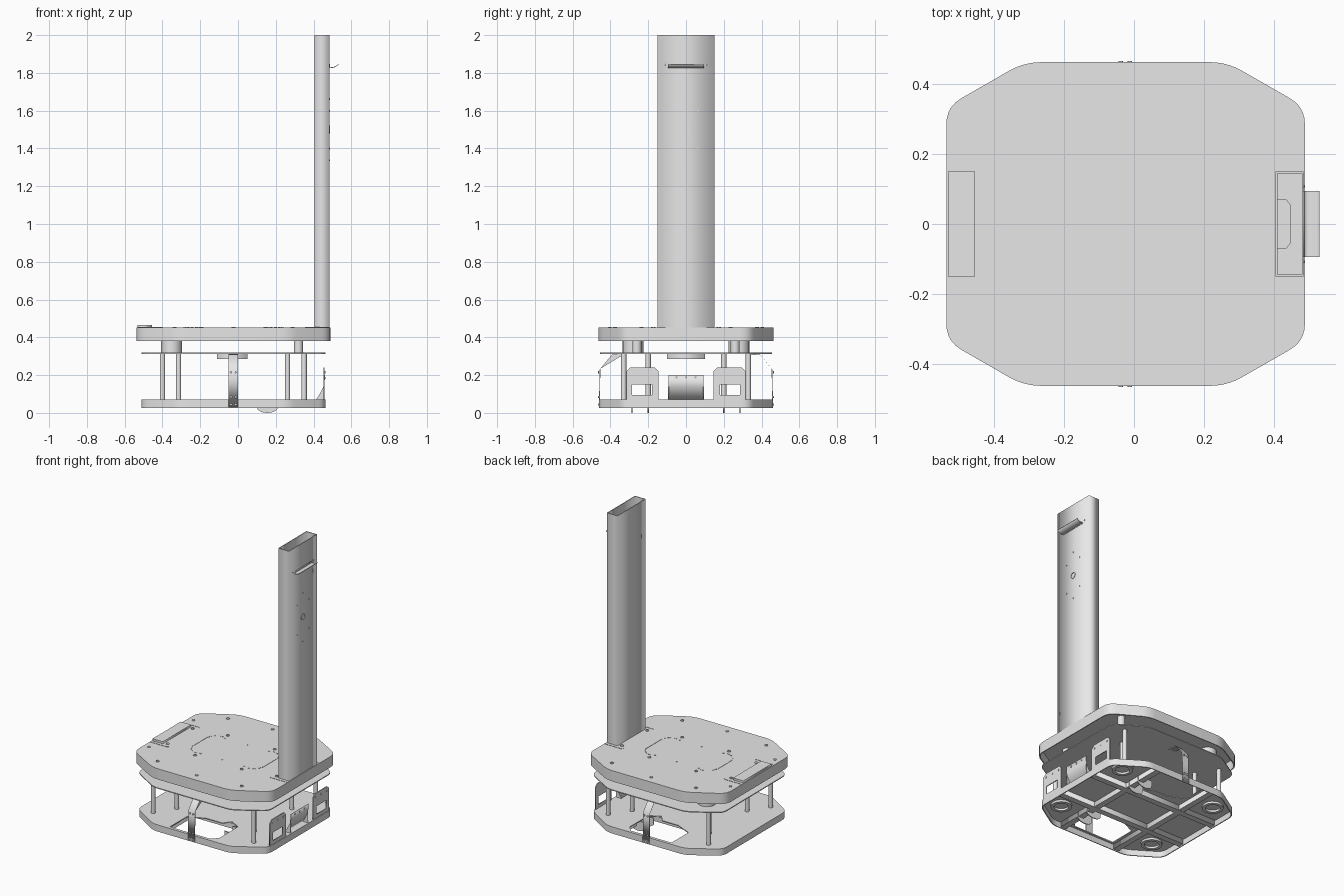
import bpy, bmesh, math
from mathutils import Matrix, Vector

cube = bpy.data.objects.get("Cube")
if cube:
    bpy.data.objects.remove(cube, do_unlink=True)

grey = bpy.data.materials.new("light_grey_metal")
grey.use_nodes = True
grey.diffuse_color = (0.8, 0.8, 0.8, 1)
grey.node_tree.nodes["Principled BSDF"].inputs["Base Color"].default_value = (0.8, 0.8, 0.8, 1)

# Axis maps: drawing plane -> world, extrusion along the remaining axis
FLAT = Matrix.Identity(4)
YZ = Matrix(((0, 0, 1, 0), (1, 0, 0, 0), (0, 1, 0, 0), (0, 0, 0, 1)))
XZ = Matrix(((1, 0, 0, 0), (0, 0, -1, 0), (0, 1, 0, 0), (0, 0, 0, 1)))
MID = -0.024


def add(name, mesh):
    ob = bpy.data.objects.new(name, mesh)
    bpy.context.collection.objects.link(ob)
    mesh.materials.clear()
    mesh.materials.append(grey)
    return ob


def panel(name, loops, low, high, plane=FLAT):
    """Flat sheet from an outer loop and hole loops, extruded low..high."""
    cu = bpy.data.curves.new(name, 'CURVE')
    cu.dimensions = '2D'
    cu.fill_mode = 'BOTH'
    cu.extrude = (high - low) / 2
    for loop in loops:
        sp = cu.splines.new('POLY')
        sp.points.add(len(loop) - 1)
        for p, co in zip(sp.points, loop):
            p.co = (co[0], co[1], 0, 1)
        sp.use_cyclic_u = True
    tmp = bpy.data.objects.new("tmp", cu)
    bpy.context.collection.objects.link(tmp)
    dg = bpy.context.evaluated_depsgraph_get()
    mesh = bpy.data.meshes.new_from_object(tmp.evaluated_get(dg))
    bpy.data.objects.remove(tmp, do_unlink=True)
    mesh.transform(plane @ Matrix.Translation((0, 0, (low + high) / 2)))
    return add(name, mesh)


def rect(x0, x1, y0, y1):
    return [(x0, y0), (x1, y0), (x1, y1), (x0, y1)]


def circle(x, y, r, n=24):
    return [(x + r * math.cos(i * math.tau / n), y + r * math.sin(i * math.tau / n)) for i in range(n)]


def box(name, x0, x1, y0, y1, z0, z1):
    return panel(name, [rect(x0, x1, y0, y1)], z0, z1)


def rod(name, x, y, r, z0, z1, n=16):
    ob = panel(name, [circle(x, y, r, n)], z0, z1)
    bm = bmesh.new()
    bm.from_mesh(ob.data)
    for f in bm.faces:
        f.smooth = abs(f.normal.z) < 0.5
    for e in bm.edges:
        e.smooth = e.calc_face_angle(2) < 0.7
    bm.to_mesh(ob.data)
    bm.free()


def rounded(points, r, steps=5):
    out = []
    for i, p in enumerate(points):
        p, a, b = Vector(p), Vector(points[i - 1]), Vector(points[(i + 1) % len(points)])
        s, e = p + (a - p).normalized() * r, p + (b - p).normalized() * r
        for k in range(steps + 1):
            t = k / steps
            out.append(tuple(s * (1 - t) ** 2 + p * 2 * t * (1 - t) + e * t * t))
    return out


def octagon(hx, hy, cx, cy, r):
    quarter = [(hx, cy), (cx, hy)]
    pts = quarter + [(-x, y) for x, y in quarter[::-1]]
    pts += [(-x, -y) for x, y in pts]
    return rounded([(x + MID, y) for x, y in pts], r)


def sheet(name, path, offset, low, high, plane):
    """Bent strip: a path thickened by a constant offset."""
    back = [(a + offset[0], b + offset[1]) for a, b in reversed(path)]
    return panel(name, [path + back], low, high, plane)


def pan(name, outline, holes, z0, z1):
    """Downward open tray: top plate and surrounding flange."""
    inner = [((x - MID) * 0.988 + MID, y * 0.988) for x, y in outline]
    panel(name + "_plate", [outline] + holes, z1 - 0.006, z1)
    panel(name + "_flange", [outline, inner], z0, z1 - 0.006)


# Base tray with service openings, middle shelf and top deck
opening = [(-0.2, -0.44), (0.1, -0.44), (0.14, -0.4), (0.14, -0.2), (0.07, -0.16),
           (0.03, -0.21), (-0.09, -0.21), (-0.2, -0.26)]
base = octagon(0.487, 0.46, 0.29, 0.335, 0.04)
pan("base_tray", base, [opening, [(x, -y) for x, y in opening]], 0.027, 0.072)
panel("middle_shelf", [octagon(0.487, 0.455, 0.29, 0.335, 0.04)], 0.313, 0.319)
pan("top_deck", octagon(0.513, 0.463, 0.29, 0.335, 0.05), [], 0.38, 0.452)

# Frame beams under the base
for s in (-1, 1):
    box("long_beam", -0.5, 0.45, s * 0.15 - 0.02, s * 0.15 + 0.02, 0.03, 0.065)
    x = MID + s * 0.21
    box("cross_beam", x - 0.02, x + 0.02, -0.45, 0.45, 0.031, 0.064)

for s in (-1, 1):
    # Posts between the base and shelf, spacers between shelf and deck
    for x, y in ((-0.4, 0.33), (-0.315, 0.2), (0.262, 0.2), (0.35, 0.33)):
        rod("support_post", x, s * y, 0.014, 0.072, 0.313)
    rod("rear_spacer", -0.352, s * 0.28, 0.055, 0.319, 0.446, 24)
    rod("front_spacer", 0.32, s * 0.26, 0.024, 0.319, 0.446)

    # Wheel mount rings and fork plates
    for e in (-1, 1):
        x = MID + e * 0.36
        panel("wheel_mount_ring", [circle(x, s * 0.29, 0.065), circle(x, s * 0.29, 0.045)], 0.052, 0.066)
    arc = [(0.155 + 0.055 * math.cos(a), 0.03 + 0.03 * math.sin(a))
           for a in (math.pi + i * math.pi / 12 for i in range(13))]
    fork = [(0.21, 0.066)] + [(0.1, 0.066)] + arc
    for y in (0.2, 0.285):
        panel("fork_plate", [fork], s * y - 0.003, s * y + 0.003, XZ)

    # Bent side strap, joining base to shelf
    strap = [(s * 0.461, 0.03), (s * 0.457, 0.23), (s * 0.395, 0.305), (s * 0.33, 0.309)]
    sheet("side_strap", strap, (-s * 0.004, 0.004), -0.05, 0.0, YZ)
    for z in (0.045, 0.085, 0.215):
        for x in (-0.038, -0.012):
            panel("strap_screw", [circle(x, z, 0.006, 10)], -s * 0.463 - 0.003, -s * 0.463 + 0.003, XZ)

    # End plates with windows
    outer = [(s * a, z) for a, z in ((0.145, 0.07), (0.315, 0.07), (0.315, 0.22), (0.295, 0.24),
                                     (0.165, 0.24), (0.145, 0.22))]
    window = [(s * a, z) for a, z in rect(0.18, 0.285, 0.095, 0.15)]
    panel("end_plate", [outer, window], 0.453, 0.459, YZ)
    for y in (0.17, 0.23, 0.29):
        panel("end_plate_screw", [circle(s * y, 0.215, 0.006, 10)], 0.459, 0.462, YZ)

    # Gusset of the tilted centre plate
    panel("centre_gusset", [[(0.415, 0.072), (0.457, 0.072), (0.457, 0.14)]], s * 0.092 - 0.002, s * 0.092 + 0.002, XZ)

    # Deck seams and slots
    seam = [(-0.53, s * 0.174), (-0.41, s * 0.174), (-0.4, s * 0.166)]
    sheet("left_deck_seam", seam, (0, -s * 0.004), 0.452, 0.454, FLAT)
    sheet("right_deck_seam", [(-x - 0.046, y) for x, y in seam], (0, -s * 0.004), 0.452, 0.454, FLAT)
    box("end_slot", MID + s * 0.263 - 0.002, MID + s * 0.263 + 0.002, -0.07, 0.07, 0.452, 0.454)
    for e in (-1, 1):
        for k in range(5):
            a = [math.radians(18 * k + d) for d in (3, 13)]
            ends = [(MID + s * (0.183 + 0.08 * math.cos(t)), e * (0.068 + 0.074 * math.sin(t))) for t in a]
            sheet("corner_slot", ends, (0.003, 0.003), 0.452, 0.454, FLAT)

    # Deck screws, mirrored about the deck centre
    for x, y in ((0.313, 0.375), (0.407, 0.134), (0.174, 0.175)):
        for e in (-1, 1):
            panel("deck_screw_ring", [circle(MID + e * x, s * y, 0.011, 16),
                                      circle(MID + e * x, s * y, 0.007, 16)], 0.452, 0.456)
            rod("deck_screw", MID + e * x, s * y, 0.005, 0.452, 0.455, 10)
    for x, y in ((MID, 0.404), (-0.497, 0.236)):
        rod("deck_screw", x, s * y, 0.01, 0.452, 0.456)
    for x in (-0.187, MID, 0.139):
        rod("small_deck_screw", x, s * 0.132, 0.005, 0.452, 0.455, 10)

    # Screws at the column foot
    for x in (0.43, 0.462):
        for y in (0.097, 0.13):
            rod("foot_screw", x, s * y, 0.005, 0.458, 0.461, 10)

# Tilted centre plate and the unit under the shelf
sheet("centre_plate", [(0.418, 0.072), (0.453, 0.14), (0.457, 0.2)], (0.004, 0), -0.093, 0.093, XZ)
for y in (-0.05, 0, 0.05):
    panel("centre_plate_screw", [circle(y, 0.185, 0.006, 10)], 0.459, 0.463, YZ)
box("shelf_unit", -0.11, 0.05, -0.1, 0.1, 0.284, 0.313)

# Raised lid on the deck
box("deck_lid", -0.532, -0.455, -0.15, 0.15, 0.452, 0.466)

# Hollow column with foot plate and slot for the handle
panel("column", [rect(0.405, 0.485, -0.15, 0.15), rect(0.41, 0.48, -0.145, 0.145)], 0.45, 2)
foot_hole = [(0.411, -0.07), (0.435, -0.07), (0.446, -0.055), (0.446, 0.055), (0.435, 0.07), (0.411, 0.07)]
panel("column_foot", [rect(0.41, 0.48, -0.145, 0.145), foot_hole], 0.452, 0.458)

# Curved handle tab
sheet("handle_tab", [(0.485, 1.838), (0.487, 1.828), (0.498, 1.826), (0.515, 1.83), (0.531, 1.842)],
      (0, 0.004), -0.094, 0.094, XZ)
panel("handle_slot", [rect(-0.094, 0.094, 1.826, 1.842)], 0.485, 0.487, YZ)
for y in (-0.108, 0.108):
    panel("handle_screw", [circle(y, 1.842, 0.004, 10)], 0.485, 0.488, YZ)

# Round button and its screw circle on the column
panel("column_button", [circle(0, 1.5, 0.021), circle(0, 1.5, 0.018)], 0.485, 0.488, YZ)
for y, z in ((0, 0.162), (0.062, 0.1), (-0.062, 0.1)):
    for s in (-1, 1):
        panel("column_screw", [circle(y, 1.5 + s * z, 0.005, 10)], 0.485, 0.488, YZ)
